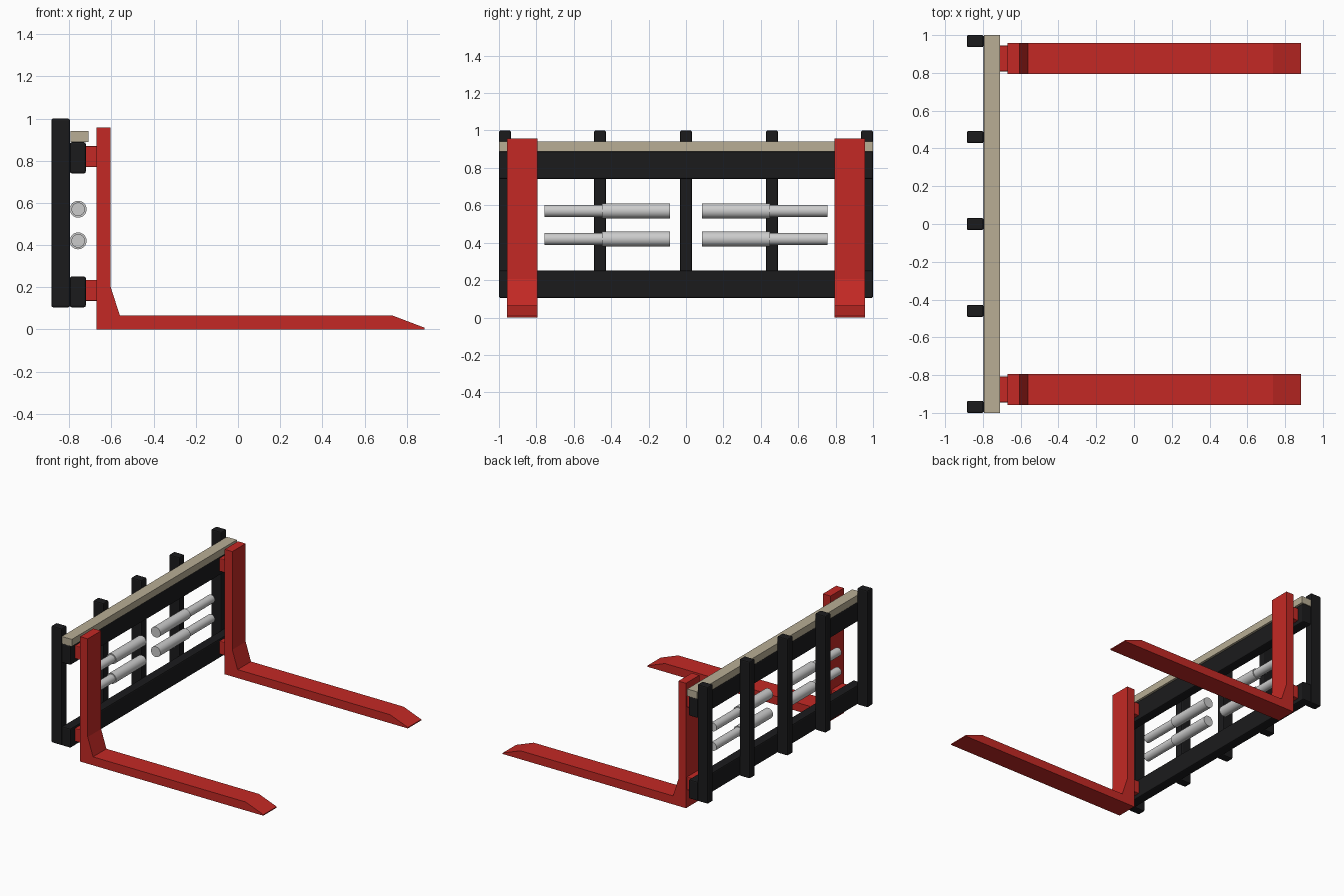
import bpy, bmesh, math

if "Cube" in bpy.data.objects:
    bpy.data.objects.remove(bpy.data.objects["Cube"])


def material(name, rgb):
    m = bpy.data.materials.new(name)
    m.diffuse_color = (*rgb, 1)
    m.use_nodes = True
    m.node_tree.nodes["Principled BSDF"].inputs["Base Color"].default_value = m.diffuse_color
    return m


RED = material("red_paint", (0.55, 0.022, 0.018))
BLACK = material("black_steel", (0.011, 0.011, 0.012))
TAN = material("tan_bar", (0.48, 0.42, 0.30))


def finish(name, bm, mat=None, bevel=0):
    bmesh.ops.recalc_face_normals(bm, faces=bm.faces)
    me = bpy.data.meshes.new(name)
    bm.to_mesh(me)
    bm.free()
    ob = bpy.data.objects.new(name, me)
    bpy.context.collection.objects.link(ob)
    if mat:
        me.materials.append(mat)
    if bevel:
        mod = ob.modifiers.new("bevel", "BEVEL")
        mod.width = bevel
        mod.segments = 2
    return ob


def box(name, x, y, z, mat, bevel=0):
    """Box from (min, max) ranges on each axis."""
    bm = bmesh.new()
    bmesh.ops.create_cube(bm, size=1)
    for v in bm.verts:
        v.co = [(a + b) / 2 + c * (b - a) for c, (a, b) in zip(v.co, (x, y, z))]
    return finish(name, bm, mat, bevel)


def extrude_profile(name, pts, y0, y1, mat):
    """Side profile in x-z pushed along y."""
    bm = bmesh.new()
    face = bm.faces.new([bm.verts.new((x, y0, z)) for x, z in pts])
    new = bmesh.ops.extrude_face_region(bm, geom=[face])["geom"]
    verts = [g for g in new if isinstance(g, bmesh.types.BMVert)]
    bmesh.ops.translate(bm, verts=verts, vec=(0, y1 - y0, 0))
    return finish(name, bm, mat)


def rod(name, x, z, y0, y1, r):
    bpy.ops.mesh.primitive_cylinder_add(
        vertices=32, radius=r, depth=abs(y1 - y0),
        location=(x, (y0 + y1) / 2, z), rotation=(math.pi / 2, 0, 0))
    ob = bpy.context.object
    ob.name = name
    bpy.ops.object.shade_smooth_by_angle()


# Carriage frame: five uprights and two cross rails
for i, y in enumerate((-0.968, -0.46, 0, 0.46, 0.968)):
    box(f"upright_{i + 1}", (-0.885, -0.797), (y - 0.032, y + 0.032), (0.105, 1.0), BLACK, 0.008)
box("upper_rail", (-0.797, -0.722), (-1, 1), (0.74, 0.888), BLACK, 0.008)
box("lower_rail", (-0.797, -0.722), (-1, 1), (0.105, 0.251), BLACK, 0.008)

# Guide bar on top of the upper rail
box("guide_bar", (-0.795, -0.71), (-1, 1), (0.888, 0.942), TAN)

# L-shaped fork outline with heel gusset and tapered tip
fork_profile = [(-0.67, 0), (0.885, 0), (0.885, 0.008), (0.735, 0.065), (-0.56, 0.065),
                (-0.605, 0.205), (-0.605, 0.958), (-0.67, 0.958)]

for side, s in (("left", -1), ("right", 1)):
    extrude_profile(f"fork_{side}", fork_profile, s * 0.795, s * 0.957, RED)
    # Hooks tying each fork to the rails
    for level, z in (("upper", 0.82), ("lower", 0.185)):
        y = s * 0.876
        box(f"{level}_hook_{side}", (-0.727, -0.665), (y - 0.068, y + 0.068),
            (z - 0.05, z + 0.05), RED, 0.005)
    # Paired side-shift cylinders with thinner rods
    for level, z in (("upper", 0.57), ("lower", 0.42)):
        rod(f"{level}_barrel_{side}", -0.758, z, s * 0.085, s * 0.45, 0.04)
        rod(f"{level}_piston_rod_{side}", -0.758, z, s * 0.44, s * 0.757, 0.032)
